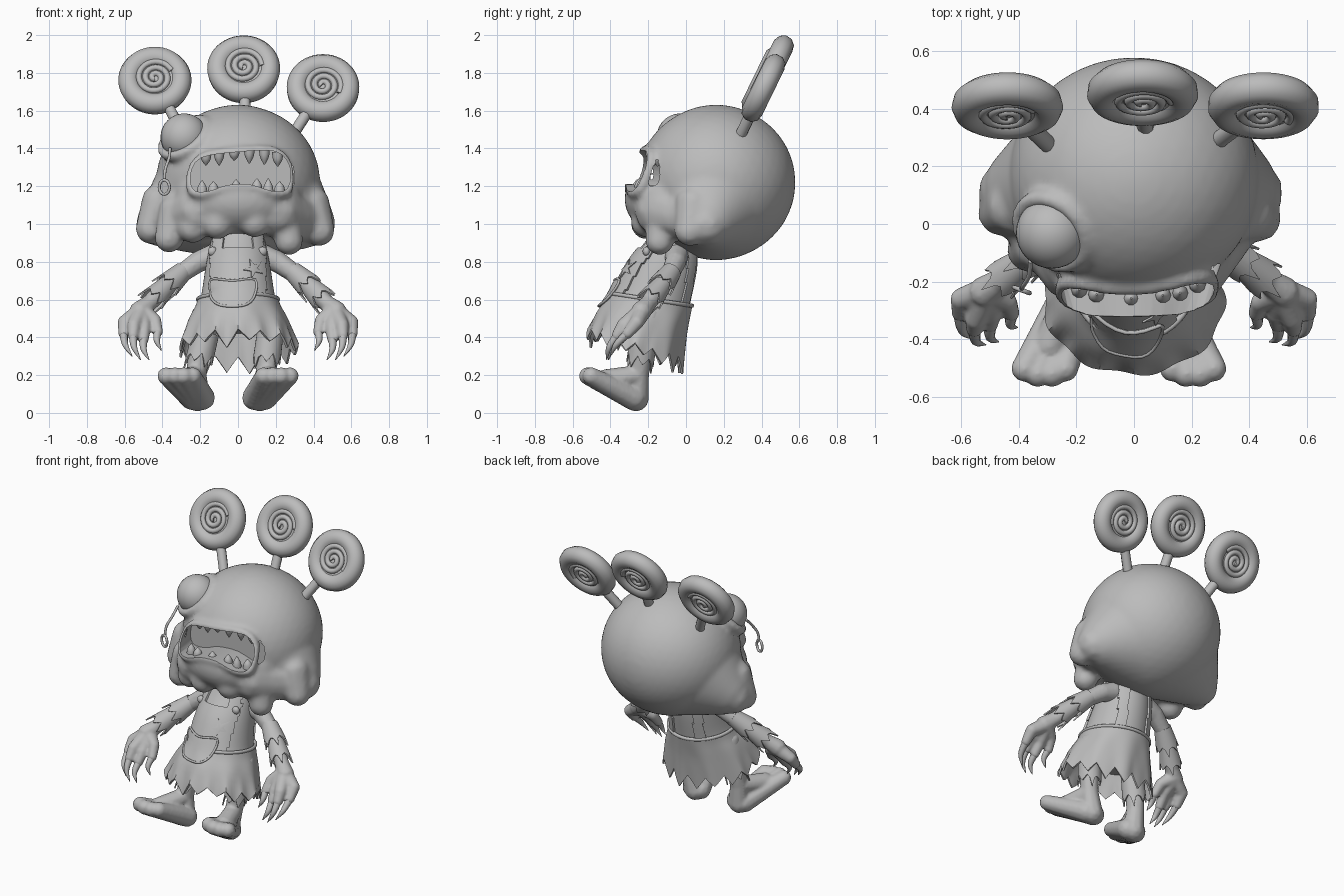
import bpy, bmesh, math, random
from mathutils import Vector, Matrix
from mathutils.bvhtree import BVHTree

random.seed(4)
if "Cube" in bpy.data.objects:
    bpy.data.objects.remove(bpy.data.objects["Cube"])

grey = bpy.data.materials.new("plain grey")
grey.use_nodes = True
grey.diffuse_color = (0.5, 0.5, 0.5, 1)
for node in grey.node_tree.nodes:
    if node.type == 'BSDF_PRINCIPLED':
        node.inputs["Base Color"].default_value = (0.5, 0.5, 0.5, 1)
parts = []


def add(name, data):
    ob = bpy.data.objects.new(name, data)
    bpy.context.scene.collection.objects.link(ob)
    return ob


def bake(ob):
    """Replace an object by its evaluated mesh."""
    bpy.context.view_layer.update()
    graph = bpy.context.evaluated_depsgraph_get()
    mesh = bpy.data.meshes.new_from_object(ob.evaluated_get(graph))
    name = ob.name
    bpy.data.objects.remove(ob)
    mesh.materials.clear()
    mesh.materials.append(grey)
    new = add(name, mesh)
    parts.append(new)
    return new


def from_bmesh(name, bm):
    bmesh.ops.recalc_face_normals(bm, faces=bm.faces)
    mesh = bpy.data.meshes.new(name)
    bm.to_mesh(mesh)
    bm.free()
    return add(name, mesh)


def spline(points, steps=5, cyclic=False):
    """Catmull-Rom interpolation of points of any dimension."""
    p = [Vector(q) for q in points]
    n = len(p)
    at = (lambda i: p[i % n]) if cyclic else (lambda i: p[max(0, min(n - 1, i))])
    out = []
    for i in range(n if cyclic else n - 1):
        a, b, c, d = at(i - 1), at(i), at(i + 1), at(i + 2)
        for k in range(steps):
            t = k / steps
            out.append(0.5 * (2 * b + (c - a) * t + (2 * a - 5 * b + 4 * c - d) * t * t
                              + (3 * b - a - 3 * c + d) * t ** 3))
    return out if cyclic else out + [p[-1]]


def tube(name, points, cyclic=False, matrix=Matrix(), steps=5):
    """Round tube through (x, y, z, radius) points."""
    curve = bpy.data.curves.new(name, 'CURVE')
    curve.dimensions = '3D'
    curve.bevel_depth = 1
    curve.bevel_resolution = 3
    curve.use_fill_caps = True
    path = spline(points, steps, cyclic)
    line = curve.splines.new('POLY')
    line.points.add(len(path) - 1)
    line.use_cyclic_u = cyclic
    for point, q in zip(line.points, path):
        point.co = (*(matrix @ q.to_3d()), 1)
        point.radius = q[3]
    return bake(add(name, curve))


def chain(points, cyclic=False):
    """Balls in a row along (x, y, z, radius) points."""
    pts = points + points[:1] if cyclic else points
    balls = []
    for a, b in zip(pts, pts[1:]):
        a, b = Vector(a), Vector(b)
        n = int((b - a).to_3d().length / (0.4 * min(a[3], b[3]))) + 1
        for i in range(n + 1):
            q = a.lerp(b, i / n)
            balls.append((*q, q[3], q[3]))
    return balls


def unit_ball(level):
    bm = bmesh.new()
    bmesh.ops.create_icosphere(bm, subdivisions=level, radius=1)
    ball = [v.co.copy() for v in bm.verts], [[v.index for v in f.verts] for f in bm.faces]
    bm.free()
    return ball


coarse_ball, fine_ball = unit_ball(2), unit_ball(4)


def blob(name, balls, voxel, rounds):
    """Ellipsoids (centre, radii) melted into one skin."""
    verts, faces = [], []
    for x, y, z, rx, ry, rz in balls:
        points, polys = fine_ball if rx > 0.15 else coarse_ball
        start = len(verts)
        verts += [(x + p.x * rx, y + p.y * ry, z + p.z * rz) for p in points]
        faces += [[start + i for i in poly] for poly in polys]
    mesh = bpy.data.meshes.new(name)
    mesh.from_pydata(verts, [], faces)
    ob = add(name, mesh)
    remesh = ob.modifiers.new("melt", 'REMESH')
    remesh.mode = 'VOXEL'
    remesh.voxel_size = voxel
    soft = ob.modifiers.new("soften", 'SMOOTH')
    soft.iterations = rounds
    return bake(ob)


# Head: dome tapering to the cheeks, snout and drips, with eye rim and lips melted in
mouth = spline([(-.225, 1.18), (-.235, 1.26), (-.18, 1.345), (0, 1.375), (.18, 1.375), (.25, 1.3),
                (.25, 1.19), (.18, 1.175), (.06, 1.21), (-.06, 1.205), (-.15, 1.175)], 3, True)
lip_y = lambda x, z: -.215 - .47 * (1.4 - z) + 1.1 * x * x
head = [(0, .16, 1.22, .435, .42, .41), (0, -.08, 1.13, .34, .245, .2)]
for s, cheek in ((-1, .425), (1, .4)):
    side = (s * cheek, .11, 1.0, .12)
    head += chain([(0, .16, 1.22, .412), side]) + chain([side, (s * .2, -.13, 1.07, .145)])
for x, y, z, r in [(-.365, -.09, .925, .08), (.27, -.14, .91, .078), (-.11, -.21, 1.0, .085),
                   (.09, -.21, 1.01, .085), (-.24, -.16, .98, .085), (.43, .02, .965, .085),
                   (-.46, .04, .975, .085)]:
    head += chain([(x * .9, y + .02, z + .14, r * 1.2), (x, y, z, r)])
head += chain([(x * 1.07, lip_y(x, z), 1.275 + (z - 1.275) * 1.1, .026) for x, z in mouth], True)
eye = Vector((-.285, -.03, 1.46))
gaze = Vector((-.5, -.5, .7)).to_track_quat('Z', 'Y').to_matrix().to_4x4()
turn = [i * math.tau / 24 for i in range(24)]
head += chain([(*(eye + gaze @ Vector((.135 * math.cos(a), .135 * math.sin(a), -.005))), .03)
               for a in turn], True)
skull = blob("head", head, .015, 8)
bm = bmesh.new()
front, back = [[bm.verts.new((x * f, y, 1.275 + (z - 1.275) * f)) for x, z in mouth]
               for y, f in ((-.42, .9), (-.1, 1.2))]
bm.faces.new(front)
bm.faces.new(back)
for k in range(len(mouth)):
    bm.faces.new((front[k - 1], front[k], back[k], back[k - 1]))
cutter = from_bmesh("mouth_cutter", bm)
cutter.hide_render = True
cut = skull.modifiers.new("mouth", 'BOOLEAN')
cut.operation = 'DIFFERENCE'
cut.solver = 'EXACT'
cut.object = cutter
parts.remove(skull)
bake(skull)
bpy.data.objects.remove(cutter)

# Teeth
for x, z, size in [(-.17, 1.36, .05), (-.1, 1.375, .065), (-.02, 1.38, .045), (.06, 1.39, .07),
                   (.14, 1.385, .07), (.21, 1.36, .055), (-.19, 1.17, -.06), (-.13, 1.18, -.045),
                   (-.01, 1.19, -.045), (.1, 1.19, -.05), (.16, 1.17, -.07), (.22, 1.18, -.045)]:
    y = lip_y(x, z) + (.035 if size > 0 else .055)
    tube("tooth", [(x, y, z + size * .4, .03), (x, y, z - size * .4, .024), (x, y, z - size, .003)])

# Eyeball with a hanging cord and ring
bm = bmesh.new()
bmesh.ops.create_uvsphere(bm, u_segments=32, v_segments=20, radius=.125, matrix=Matrix.Translation(eye))
bake(from_bmesh("eyeball", bm))
tube("eye_cord", [(-.36, -.13, 1.4, .008), (-.365, -.18, 1.35, .008), (-.385, -.215, 1.29, .008),
                  (-.39, -.225, 1.23, .008)])
tube("eye_ring", [(-.39 + .027 * math.cos(a), -.23 - .01 * math.cos(a), 1.195 + .038 * math.sin(a), .008)
                  for a in turn], True, steps=1)

# Swirl lollipops on sticks
for x, y, z, roll in [(-.44, .41, 1.76, 25), (.03, .455, 1.82, 2), (.45, .41, 1.72, -30)]:
    m = (Matrix.Translation((x, y, z)) @ Matrix.Rotation(math.radians(64), 4, 'X')
         @ Matrix.Rotation(math.radians(roll), 4, 'Z'))
    tube("lollipop_rim", [(.137 * math.cos(a), .137 * math.sin(a), 0, .057) for a in turn], True, m, 2)
    tube("lollipop_stick", [(0, -.16, 0, .03), (0, -.36, 0, .03)], matrix=m)
    bm = bmesh.new()
    bmesh.ops.create_cone(bm, cap_ends=True, segments=32, radius1=.13, radius2=.13, depth=.07, matrix=m)
    bake(from_bmesh("lollipop_disc", bm))
    for side in (-1, 1):
        tube("lollipop_swirl", [((.1 - i * .0025) * math.cos(i * .45), (.1 - i * .0025) * math.sin(i * .45),
                                 side * .034, .016) for i in range(38)], matrix=m, steps=2)

# Torso and ragged dress share one leaning loft: centre y, z, radius x, radius y, slope
SEGMENTS = 96
rows = spline([(-.05, .98, .12, .11, -.05), (-.075, .9, .145, .135, -.1), (-.12, .78, .17, .178, -.12),
               (-.185, .6, .2, .205, -.15), (-.225, .5, .245, .22, -.22), (-.27, .37, .3, .238, -.3)], 5)
WAIST = 15
teeth = [random.uniform(.045, .1) for i in range(SEGMENTS // 6)]


def loft_point(row, k, offset=0):
    cy, z, rx, ry, slope = row
    a = k * math.tau / SEGMENTS
    dy = -(ry + offset) * math.cos(a)
    return Vector(((rx + offset) * math.sin(a), cy + dy, z + slope * dy))


def loft(name, rows, offset, keep, ragged):
    bm = bmesh.new()
    grid = []
    for i, row in enumerate(rows):
        t = max(0, (i - WAIST) / 10) if ragged else 0
        ring = []
        for k in range(SEGMENTS):
            p = loft_point(row, k, offset + .008 * t * math.sin(k * math.tau * 9 / SEGMENTS))
            p.z -= max(0, t - .6) / .4 * teeth[k // 6] * (1 - abs(k % 6 - 3) / 3)
            ring.append(bm.verts.new(p))
        grid.append(ring)
    for i in range(len(rows) - 1):
        for k in range(SEGMENTS):
            j = (k + 1) % SEGMENTS
            quad = [grid[i][k], grid[i][j], grid[i + 1][j], grid[i + 1][k]]
            if keep(i, sum((v.co for v in quad), Vector()) / 4):
                bm.faces.new(quad)
    if not ragged:
        bm.faces.new(grid[0])
        bm.faces.new(grid[-1])
    bmesh.ops.delete(bm, geom=[v for v in bm.verts if not v.link_faces], context='VERTS')
    ob = from_bmesh(name, bm)
    if ragged:
        ob.modifiers.new("cloth", 'SOLIDIFY').thickness = .012
    return bake(ob)


cloth = lambda i, c: i >= WAIST or .08 < abs(c.x) < .135 or (c.y < -.12 and abs(c.x) < .15 and c.z < .88)
loft("torso", rows[:22], 0, lambda i, c: True, False)
dress = loft("dress", rows, .014, cloth, True)
tube("waist_seam", [(*loft_point(rows[WAIST], k, .012), .011) for k in range(0, SEGMENTS, 4)], True, steps=2)
tree = BVHTree.FromPolygons([v.co for v in dress.data.vertices], [p.vertices for p in dress.data.polygons])


def on_dress(x, z):
    hit = tree.ray_cast(Vector((x, -2, z)), Vector((0, 1, 0)))[0]
    return hit or tree.find_nearest(Vector((x, -.3, z)))[0]


def patch(name, cx, cz, outline, lift):
    """Thin plate following the front of the dress."""
    bm = bmesh.new()
    n = len(outline)
    rings = [[bm.verts.new(on_dress(cx + x * f, cz + z * f) - Vector((0, lift, 0))) for x, z in outline]
             for f in (1, .75, .5, .25)]
    for a, b in zip(rings, rings[1:]):
        for k in range(n):
            bm.faces.new((a[k], a[(k + 1) % n], b[(k + 1) % n], b[k]))
    bm.faces.new(rings[-1])
    ob = from_bmesh(name, bm)
    ob.modifiers.new("thickness", 'SOLIDIFY').thickness = lift
    bake(ob)


# Pocket, star patch and buttons
pocket = [tuple(p) for p in spline([(-.12, .06), (0, .055), (.12, .06), (.115, -.03), (.06, -.075),
                                    (-.06, -.075), (-.115, -.03)], 4, True)]
patch("pocket", -.03, .645, pocket, .014)
tube("pocket_trim", [(*(on_dress(x - .03, z + .645) - Vector((0, .012, 0))), .007) for x, z in pocket],
     True, steps=1)
patch("star_patch", .085, .765, [((.02 + .035 * (i % 2)) * math.sin(i * math.pi / 5 + .2),
                                  (.02 + .035 * (i % 2)) * math.cos(i * math.pi / 5 + .2))
                                 for i in range(10)], .009)
for x in (-.135, .13):
    blob("strap_button", [(*on_dress(x, .855), .027, .022, .027)], .006, 2)


def rag(name, start, end, r0, r1, points=7):
    """Open torn cuff with pointed ends."""
    a, b = Vector(start), Vector(end)
    turned = (b - a).to_track_quat('Z', 'Y')
    bm = bmesh.new()
    n = points * 4
    rings = []
    for t in (0, .35, .7):
        ring = []
        for k in range(n):
            w = k * math.tau / n
            f = t + (t > .6) * (.3 if k % 4 == 0 else -.15 * (k % 4 == 2)) * (.6 + .4 * math.sin(k))
            r = r0 + (r1 - r0) * f
            ring.append(bm.verts.new(a.lerp(b, f) + turned @ Vector((r * math.cos(w), r * math.sin(w), 0))))
        rings.append(ring)
    for lo, hi in zip(rings, rings[1:]):
        for k in range(n):
            bm.faces.new((lo[k], lo[(k + 1) % n], hi[(k + 1) % n], hi[k]))
    ob = from_bmesh(name, bm)
    ob.modifiers.new("cloth", 'SOLIDIFY').thickness = .008
    bake(ob)


# Arms, clawed hands, legs and bare feet
palm = (.51, -.23, .54, .05)
fingers = [[palm, (.6, -.26, .48, .039), (.605, -.31, .42, .03), (.56, -.4, .3)],
           [palm, (.55, -.33, .465, .038), (.555, -.365, .41, .03), (.515, -.42, .28)],
           [palm, (.495, -.31, .45, .036), (.5, -.35, .39, .029), (.47, -.41, .28)],
           [palm, (.44, -.27, .49, .035), (.425, -.31, .43, .029), (.405, -.36, .33)]]
leg_x = {-1: (.17, .205, .22, .215, .31), 1: (.17, .165, .145, .115, .205)}
for s, side in ((-1, "right"), (1, "left")):
    flip = lambda p: (s * p[0], *p[1:])
    arm = chain([flip(p) for p in [(.13, -.05, .83, .066), (.21, -.055, .8, .058), (.31, -.085, .73, .05),
                                   (.4, -.15, .65, .05), (.47, -.2, .58, .045), (.52, -.235, .54, .055)]])
    for f in fingers:
        arm += chain([flip(p) for p in f[:3]])
        base, tip = Vector(f[2][:3]), Vector(f[3])
        middle = base.lerp(tip, .5) + Vector((.014, -.015, 0))
        tube(side + "_claw", [flip((*base, .023)), flip((*middle, .016)), flip((*tip, .002))])
    blob(side + "_arm", arm, .009, 3)
    rag(side + "_sleeve", flip((.29, -.075, .75)), flip((.41, -.155, .64)), .052, .077)
    rag(side + "_wrist_cuff", flip((.37, -.125, .68)), flip((.485, -.215, .565)), .05, .077)
    x = [s * v for v in leg_x[s]]
    leg = chain([(x[0], -.2, .5, .085), (x[1], -.235, .34, .062), (x[2], -.25, .2, .056), (x[3], -.265, .076, .07)])
    for spread in (-.07, -.024, .024, .07):
        leg += chain([(x[3] + spread * .4, -.28, .08, .067),
                      (x[4] + spread, -.53 + abs(spread) * .4, .195, .048)])
    leg += chain([(x[2], -.25, .2, .056), (x[4] * .8 + x[3] * .2, -.42, .172, .062)])
    blob(side + "_leg", leg, .01, 3)
    rag(side + "_leg_cuff", (x[0], -.22, .42), (x[2], -.25, .22), .07, .075)

# Smooth shading with crisp edges
bpy.ops.object.select_all(action='DESELECT')
for ob in parts:
    ob.select_set(True)
bpy.context.view_layer.objects.active = parts[0]
bpy.ops.object.shade_smooth_by_angle(angle=math.radians(40))
